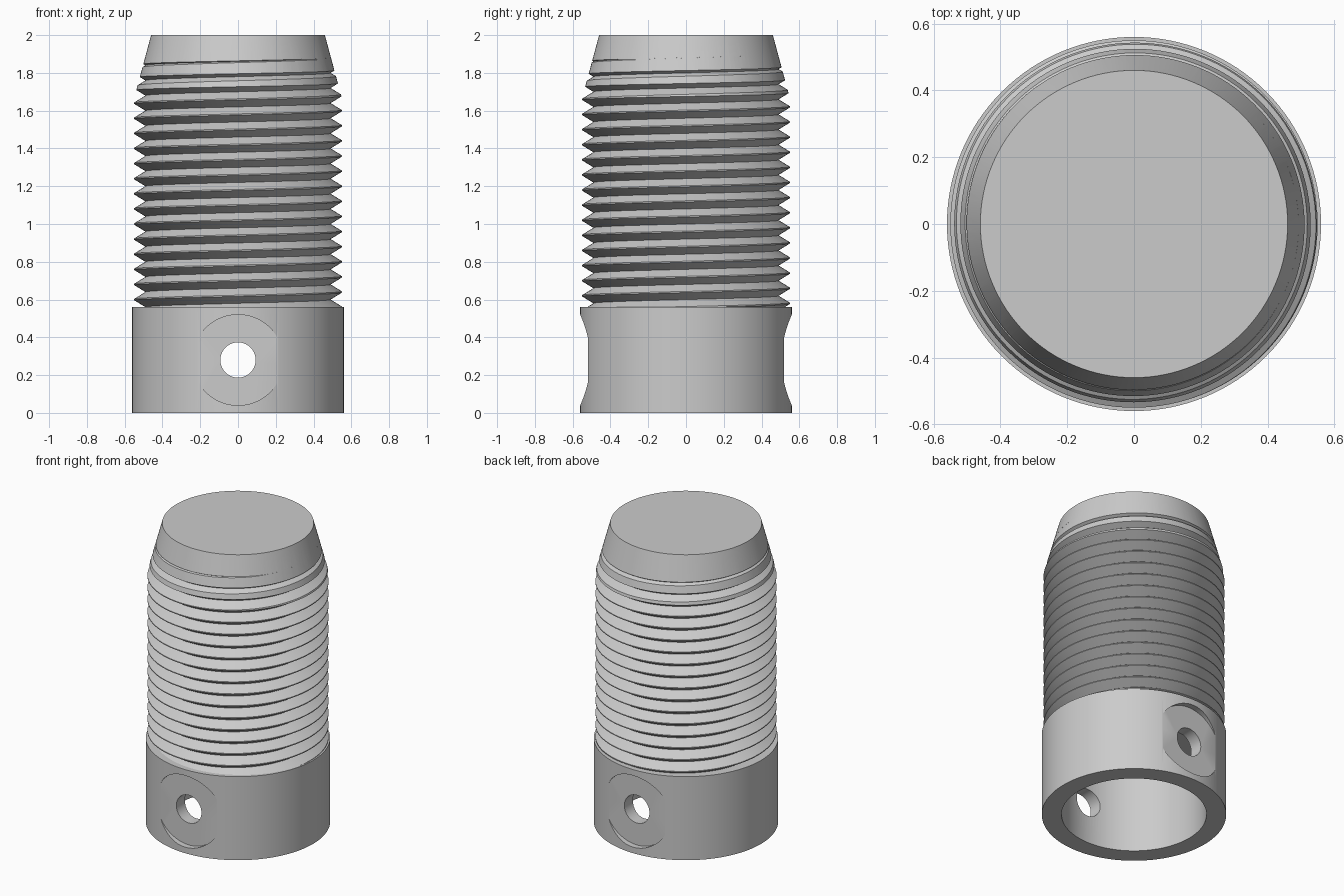
import bpy, bmesh, math
from mathutils import Matrix

if "Cube" in bpy.data.objects:
    bpy.data.objects.remove(bpy.data.objects["Cube"], do_unlink=True)

R = 0.56          # collar radius
COLLAR = 0.56     # collar height
SEG = 128
PITCH = 0.08
CREST, ROOT = 0.55, 0.49

steel = bpy.data.materials.new("plain grey")
steel.use_nodes = True
grey = (0.6, 0.6, 0.6, 1)
steel.diffuse_color = grey
steel.node_tree.nodes["Principled BSDF"].inputs["Base Color"].default_value = grey


def finish(bm, name):
    bmesh.ops.recalc_face_normals(bm, faces=bm.faces)
    mesh = bpy.data.meshes.new(name)
    bm.to_mesh(mesh)
    bm.free()
    mesh.materials.append(steel)
    obj = bpy.data.objects.new(name, mesh)
    bpy.context.collection.objects.link(obj)
    return obj


def frustum(name, r1, r2, z0, z1, turn=Matrix()):
    bm = bmesh.new()
    place = turn @ Matrix.Translation((0, 0, (z0 + z1) / 2))
    bmesh.ops.create_cone(bm, cap_ends=True, segments=SEG, radius1=r1,
                          radius2=r2, depth=z1 - z0, matrix=place)
    return finish(bm, name)


def cut(obj, tool, operation):
    mod = obj.modifiers.new(tool.name, 'BOOLEAN')
    mod.operation, mod.object, mod.solver = operation, tool, 'EXACT'
    tool.hide_render = True
    tool.hide_set(True)


def bake(obj):
    # Apply the cuts, drop the cutters and keep sharp edges crisp
    tools = [m.object for m in obj.modifiers]
    graph = bpy.context.evaluated_depsgraph_get()
    mesh = bpy.data.meshes.new_from_object(obj.evaluated_get(graph))
    obj.modifiers.clear()
    obj.data = mesh
    mesh.name = obj.name
    mesh.materials.clear()
    mesh.materials.append(steel)
    for tool in tools:
        bpy.data.objects.remove(tool, do_unlink=True)
    mesh.shade_smooth()
    mesh.set_sharp_from_angle(angle=math.radians(25))


def helix_body(name, z0, z1):
    # One tooth profile swept up a right-handed helix, capped at both ends
    profile = [(ROOT, 0), (CREST, 0.46), (CREST, 0.54), (ROOT, 1)]
    bm = bmesh.new()
    count = int((z1 - z0) / PITCH) * SEG
    rows = []
    for j in range(count + 1):
        a = 2 * math.pi * j / SEG
        z = z0 + PITCH * j / SEG
        rows.append([bm.verts.new((r * math.cos(a), r * math.sin(a), z + t * PITCH))
                     for r, t in profile])
    for a, b in zip(rows, rows[1:]):
        for k in range(len(profile) - 1):
            bm.faces.new((a[k], b[k], b[k + 1], a[k + 1]))
    bmesh.ops.remove_doubles(bm, verts=bm.verts, dist=0.0001)
    low, high = bm.verts.new((0, 0, z0)), bm.verts.new((0, 0, z1))
    middle = (z0 + z1) / 2
    for e in [e for e in bm.edges if e.is_boundary]:
        bm.faces.new((*e.verts, low if e.verts[0].co.z < middle else high))
    return finish(bm, name)


# Threaded shank, trimmed by the collar top and the tapered tip
shank = helix_body("threaded_shank", 0.36, 2.24)
cut(shank, frustum("taper_blank", 0.46 + 0.27 * (2 - COLLAR), 0.46, COLLAR, 2.0), 'INTERSECT')
bake(shank)

# Solid cone tip above the run-out of the thread
tip = frustum("tapered_tip", ROOT + 0.005, 0.46, 1.87, 2.0)
bake(tip)

# Hollow collar with a pin hole and a round flat on front and back
collar = frustum("collar", R, R, 0, COLLAR)
cut(collar, frustum("bore", 0.44, 0.44, -0.1, COLLAR - 0.02), 'DIFFERENCE')
lay = Matrix.Translation((0, 0, 0.28)) @ Matrix.Rotation(math.pi / 2, 4, 'X')
cut(collar, frustum("pin_hole", 0.093, 0.093, -1, 1, lay), 'DIFFERENCE')
for name, z0, z1 in (("front_flat", 0.52, 1), ("back_flat", -1, -0.52)):
    cut(collar, frustum(name, 0.24, 0.24, z0, z1, lay), 'DIFFERENCE')
bake(collar)
